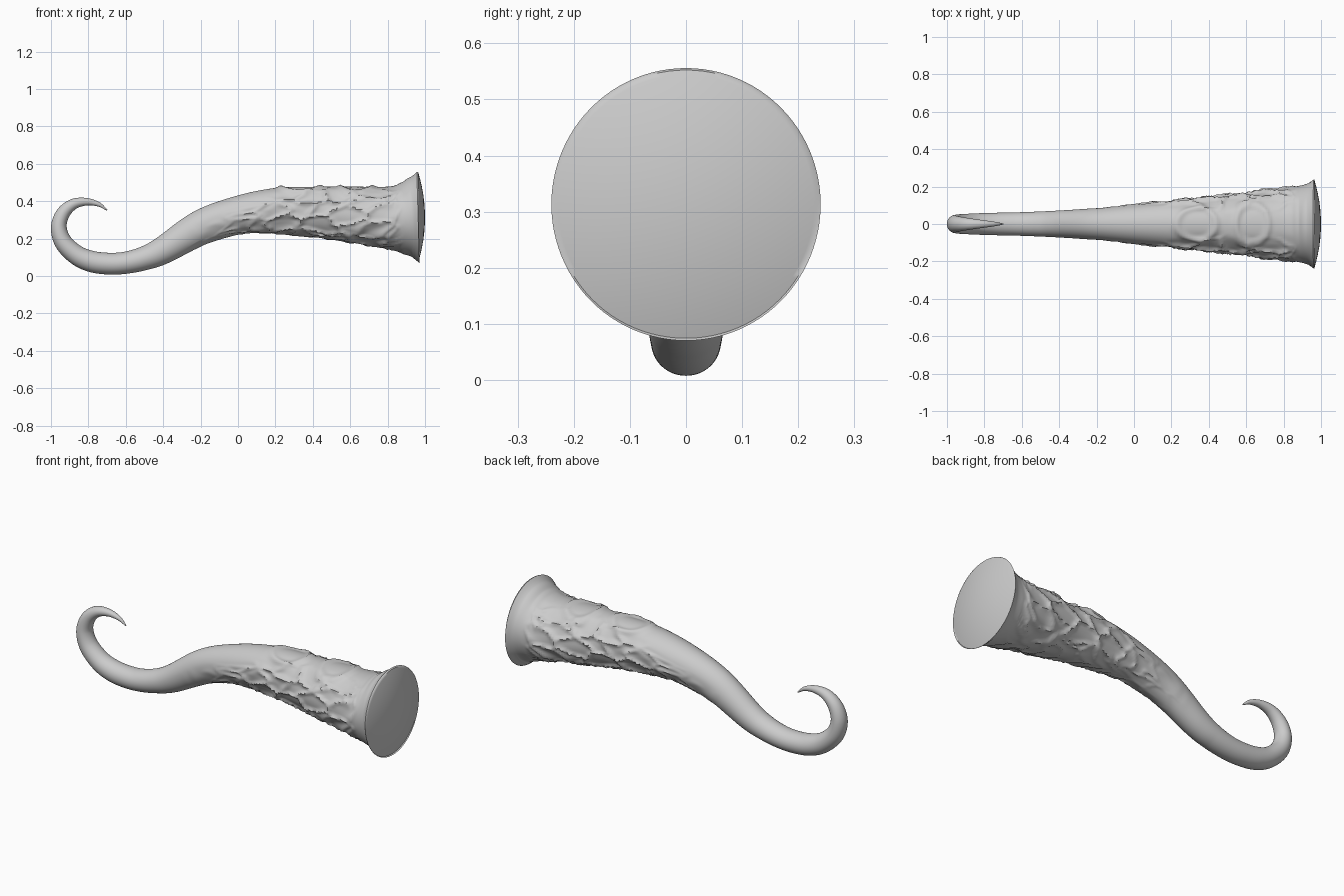
import bpy, bmesh, math
from mathutils import Vector, noise

cube = bpy.data.objects.get("Cube")
if cube:
    bpy.data.objects.remove(cube, do_unlink=True)

SEGMENTS = 96
STEPS = 16

# Spine from curled tip to flared base: x, z, half height, half width
SPINE = [Vector(p) for p in (
    (-.70, .352, .003, .003), (-.745, .383, .012, .012), (-.81, .397, .02, .021),
    (-.88, .384, .029, .031), (-.935, .335, .037, .04), (-.958, .26, .042, .047),
    (-.932, .178, .048, .052), (-.86, .11, .053, .056), (-.78, .077, .057, .059),
    (-.69, .066, .058, .061), (-.6, .071, .059, .063), (-.5, .095, .064, .067),
    (-.4, .138, .074, .072), (-.2, .258, .093, .085), (0, .325, .102, .103),
    (.2, .348, .122, .125), (.4, .342, .135, .145), (.6, .328, .15, .17),
    (.8, .312, .167, .195), (.88, .31, .192, .204), (.93, .312, .217, .217),
    (.963, .313, .243, .24))]


def smooth(a, b, v):
    t = max(0.0, min(1.0, (v - a) / (b - a)))
    return t * t * (3 - 2 * t)


def catmull(a, b, c, d, t):
    return 0.5 * (2 * b + (c - a) * t + (2 * a - 5 * b + 4 * c - d) * t * t
                  + (3 * b - a - 3 * c + d) * t ** 3)


def sample_spine():
    pts = [2 * SPINE[0] - SPINE[1]] + SPINE + [2 * SPINE[-1] - SPINE[-2]]
    out = []
    for i in range(1, len(pts) - 2):
        out += [catmull(*pts[i - 1:i + 3], s / STEPS) for s in range(STEPS)]
    return out + [SPINE[-1]]


def relief(x, angle, radius):
    """Mirrored veins on the flanks and raised ovals along the top."""
    if x < -.45:
        return 0.0
    side = abs(angle)
    arc = side * radius
    # Wavy, slanted vein network
    p = Vector((x * 6 + arc * 3, arc * 12 - x * 2, 0.5))
    p += 0.35 * noise.noise_vector(p * 1.3)
    near = noise.voronoi(p)[0]
    vein = math.exp(-(near[1] - near[0]) / 0.16) - 0.4
    along = smooth(-.4, .25, x) * (1 - smooth(.78, .9, x))
    upper = 1.5 - 0.9 * smooth(0, .4, x)
    around = smooth(upper - .4, upper + .3, side) * (1 - 0.6 * smooth(2.4, 3.1, side))
    height = 0.02 * along * around * vein
    # Raised oval rims
    for centre, length, width in ((.33, .1, .085), (.62, .085, .1)):
        d = math.hypot((x - centre) / length, arc / width)
        height += 0.011 * math.exp(-((d - 1) / 0.17) ** 2)
    return height


bm = bmesh.new()
rings = []


def add_ring(centre, normal, half_height, half_width, bumpy):
    ring = []
    for k in range(SEGMENTS):
        a = 2 * math.pi * k / SEGMENTS
        signed = a if a <= math.pi else a - 2 * math.pi
        h = relief(centre.x, signed, half_height) if bumpy else 0
        ring.append(bm.verts.new(centre + normal * (half_height + h) * math.cos(a)
                                 + Vector((0, 1, 0)) * (half_width + h) * math.sin(a)))
    rings.append(ring)


# Tapering body
samples = sample_spine()
for i, s in enumerate(samples):
    d = samples[min(i + 1, len(samples) - 1)] - samples[max(i - 1, 0)]
    normal = Vector((-d[1], 0, d[0])).normalized()
    add_ring(Vector((s[0], 0, s[1])), normal, s[2], s[3], True)

# Gently domed base
base = SPINE[-1]
for f in (.985, .95, .85, .7, .5, .3, .1):
    bulge = 0.037 * (1 - f * f)
    add_ring(Vector((base[0] + bulge, 0, base[1])), Vector((0, 0, 1)),
             base[2] * f, base[3] * f, False)

# Skin between the rings, closed at both ends
for a, b in zip(rings, rings[1:]):
    for k in range(SEGMENTS):
        n = (k + 1) % SEGMENTS
        bm.faces.new((a[k], a[n], b[n], b[k]))
bm.faces.new(rings[0])
bm.faces.new(rings[-1])
bmesh.ops.recalc_face_normals(bm, faces=bm.faces)

mesh = bpy.data.meshes.new("tentacle")
bm.to_mesh(mesh)
bm.free()
tentacle = bpy.data.objects.new("tentacle", mesh)
bpy.context.collection.objects.link(tentacle)

# Plain grey surface
grey = bpy.data.materials.new("light grey")
grey.use_nodes = True
colour = (0.6, 0.6, 0.6, 1)
grey.diffuse_color = colour
grey.node_tree.nodes["Principled BSDF"].inputs["Base Color"].default_value = colour
mesh.materials.append(grey)

bpy.ops.object.select_all(action='DESELECT')
tentacle.select_set(True)
bpy.context.view_layer.objects.active = tentacle
bpy.ops.object.shade_smooth_by_angle(angle=math.radians(50))
